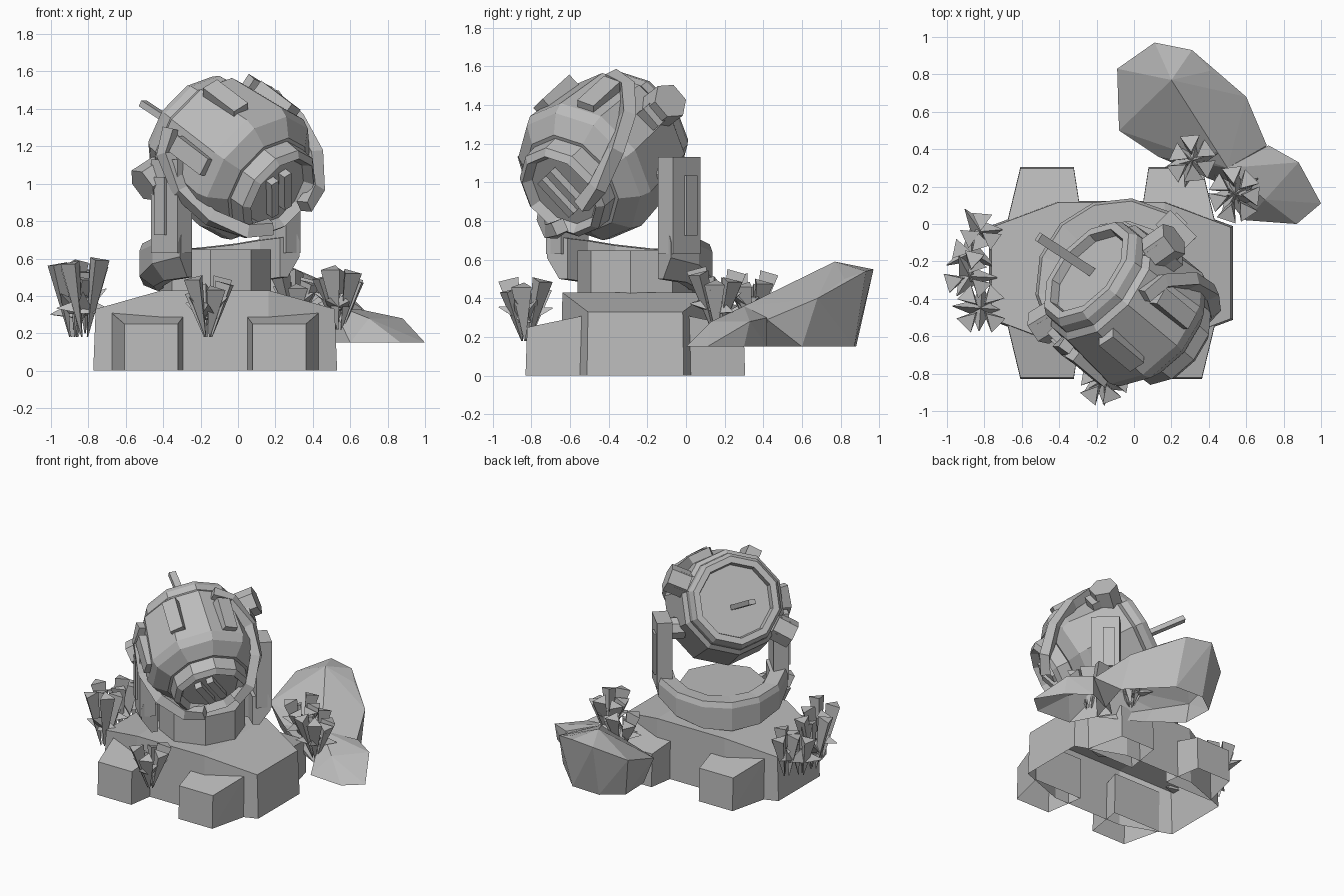
import bpy, bmesh, math, random
from mathutils import Vector, Matrix

random.seed(4)
if "Cube" in bpy.data.objects:
    bpy.data.objects.remove(bpy.data.objects["Cube"], do_unlink=True)

GREY = bpy.data.materials.new("stone_grey")
GREY.use_nodes = True
TONE = (0.5, 0.5, 0.5, 1)
GREY.diffuse_color = TONE
GREY.node_tree.nodes["Principled BSDF"].inputs["Base Color"].default_value = TONE


def finish(name, bm, matrix=Matrix()):
    bmesh.ops.recalc_face_normals(bm, faces=bm.faces)
    mesh = bpy.data.meshes.new(name)
    bm.to_mesh(mesh)
    bm.free()
    mesh.materials.append(GREY)
    ob = bpy.data.objects.new(name, mesh)
    ob.matrix_world = matrix
    bpy.context.collection.objects.link(ob)
    return ob


def box(name, size, matrix):
    bm = bmesh.new()
    bmesh.ops.create_cube(bm, size=1, matrix=Matrix.Diagonal((*size, 1)))
    return finish(name, bm, matrix)


def prism(name, r1, r2, depth, sides, matrix):
    bm = bmesh.new()
    bmesh.ops.create_cone(bm, cap_ends=True, segments=sides, radius1=r1, radius2=r2, depth=depth)
    return finish(name, bm, matrix)


def hull(name, points):
    # Convex lump, open underneath
    bm = bmesh.new()
    for p in points:
        bm.verts.new(p)
    bmesh.ops.convex_hull(bm, input=bm.verts)
    loose = [v for v in bm.verts if not v.link_faces]
    bmesh.ops.delete(bm, geom=loose, context='VERTS')
    bmesh.ops.recalc_face_normals(bm, faces=bm.faces)
    bm.normal_update()
    under = [f for f in bm.faces if f.normal.z < -0.97]
    bmesh.ops.delete(bm, geom=under, context='FACES')
    return finish(name, bm)


def skin(name, sections, matrix):
    # Joins equal closed sections into a capped tube
    bm = bmesh.new()
    rings = [[bm.verts.new(co) for co in section] for section in sections]
    n = len(rings[0])
    for a, b in zip(rings, rings[1:]):
        for i in range(n):
            j = (i + 1) % n
            bm.faces.new((a[i], a[j], b[j], b[i]))
    bm.faces.new(rings[0])
    bm.faces.new(rings[-1])
    return finish(name, bm, matrix)


def polar(r, degrees, z):
    a = math.radians(degrees)
    return Vector((r * math.cos(a), r * math.sin(a), z))


def lathe(name, profile, sides, matrix):
    # Profile pairs are (distance along axis, radius)
    return skin(name, [[polar(r, 360 * (i + 0.5) / sides, s) for i in range(sides)]
                       for s, r in profile], matrix)


# Base: open-bottomed octagonal block whose top slopes down at the sides
MX, MY = -0.122, -0.262
bm = bmesh.new()
plan = [(0.652, 0.25, 0.33), (0.29, 0.385, 0.43), (-0.29, 0.385, 0.43), (-0.652, 0.25, 0.33)]
plan += [(x, -y, z) for x, y, z in reversed(plan)]
top = [bm.verts.new((MX + x * 0.98, MY + y * 0.98, z)) for x, y, z in plan]
low = [bm.verts.new((MX + x, MY + y, 0)) for x, y, z in plan]
for i in range(8):
    j = (i + 1) % 8
    bm.faces.new((low[i], low[j], top[j], top[i]))
for ids in ((0, 1, 6, 7), (1, 2, 5, 6), (2, 3, 4, 5)):
    bm.faces.new([top[i] for i in ids])
finish("base", bm)

# Four tapering feet
for sx in (-1, 1):
    for sy in (-1, 1):
        pts = []
        for inner, outer, y, z in ((0.2, 0.485, 0.56, 0.25), (0.155, 0.555, 0.27, 0.31)):
            for x in (inner, outer):
                pts += [(MX + sx * x, MY + sy * y, z), (MX + sx * x, MY + sy * (y + 0.008), 0)]
        hull("foot", pts)

# Pedestal
prism("pedestal", 0.3, 0.3, 0.235, 8,
      Matrix.Translation((MX, MY, 0.53)) @ Matrix.Rotation(math.radians(-5), 4, 'Z'))

# Yoke: half ring dipping behind the pedestal, with two upright arms
YOKE = Matrix.Translation((-0.065, -0.325, 0)) @ Matrix.Rotation(math.radians(45), 4, 'Z')
SECTION = [(0.34, 0.5, 0.08), (0.39, 0.5, 0.08), (0.465, 0.61, 0.17),
           (0.465, 0.69, 0.08), (0.45, 0.73, 0.08), (0.34, 0.71, 0.06)]
ring = []
for i in range(9):
    a = -13 + 206 * i / 8
    back = max(0, math.sin(math.radians(a)))
    ring.append([polar(r, a, z - dip * back) for r, z, dip in SECTION])
skin("yoke_ring", ring, YOKE)
for side in (-1, 1):
    box("yoke_arm", (0.11, 0.2, 0.5), YOKE @ Matrix.Translation((side * 0.41, 0, 0.88)))
    box("arm_plate", (0.03, 0.08, 0.31), YOKE @ Matrix.Translation((side * 0.465, 0.025, 0.88)))
    prism("pivot", 0.08, 0.08, 0.14, 8, YOKE @ Matrix.Translation((side * 0.33, 0, 1.04))
          @ Matrix.Rotation(math.pi / 2, 4, 'Y'))

# Barrel frame: local z runs along the barrel to its front
d = Vector((0.66, -0.55, -0.5)).normalized()
w = Vector((-d.y, d.x, 0)).normalized()
p = d.cross(w)
BARREL = Matrix.Translation((-0.035, -0.43, 1.14)) @ Matrix((w, p, d)).transposed().to_4x4()


def on_barrel(s, r, degrees):
    # Local x points outward, local z along the barrel
    return (BARREL @ Matrix.Rotation(math.radians(degrees), 4, 'Z')
            @ Matrix.Translation((r, 0, s)))


lathe("barrel", [(-0.28, 0.255), (-0.33, 0.265), (-0.33, 0.31), (-0.29, 0.335), (-0.24, 0.34),
                 (-0.21, 0.37), (0.16, 0.405), (0.22, 0.38), (0.29, 0.29)], 10, BARREL)
lathe("front_ring", [(0.28, 0.27), (0.38, 0.265), (0.41, 0.23), (0.36, 0.2)], 10, BARREL)

# Antenna leaning out of the rear dish
tip, root = Vector((-0.51, -0.07, 1.43)), Vector((-0.19, -0.28, 1.22))
box("antenna", (0.05, 0.035, (tip - root).length), Matrix.Translation((tip + root) / 2)
    @ (tip - root).to_track_quat('Z', 'Y').to_matrix().to_4x4())

# Raised boxes and knobs around the barrel
AXIS = 122
for angle, s in ((AXIS, -0.04), (AXIS - 53, 0.02), (AXIS + 53, 0.04)):
    box("barrel_box", (0.08, 0.1, 0.25), on_barrel(s, 0.385, angle))
for angle in (AXIS - 94, AXIS + 92):
    box("knob_stem", (0.14, 0.12, 0.2), on_barrel(-0.14, 0.36, angle))
    prism("knob", 0.1, 0.1, 0.15, 6,
          on_barrel(-0.17, 0.41, angle) @ Matrix.Rotation(math.pi / 2, 4, 'Y'))
for side in (-1, 1):
    box("front_bar", (0.24, 0.05, 0.05),
        on_barrel(0.38, 0, AXIS) @ Matrix.Translation((0, side * 0.045, 0)))

# Curved claws hugging the barrel, mirrored about its tilted middle
CLAW = [(-0.17, 0.38, 76), (-0.12, 0.4, 57), (0.06, 0.42, 40), (0.25, 0.375, 27),
        (0.4, 0.27, 8), (0.45, 0.17, -14)]
for side in (1, -1):
    path = [polar(r, AXIS + side * (a - AXIS), s) for s, r, a in CLAW]
    sections = []
    for i, c in enumerate(path):
        tangent = (path[min(i + 1, len(path) - 1)] - path[max(i - 1, 0)]).normalized()
        across = tangent.cross(Vector((c.x, c.y, 0))).normalized()
        outward = across.cross(tangent)
        sections.append([c + across * m * 0.035 + outward * n * 0.035
                         for m, n in ((-1, -1), (1, -1), (1, 1), (-1, 1))])
    skin("claw", sections, BARREL)

# Boulder: a large lump with a lower tail
hull("boulder", [(-0.08, 0.5, 0.34), (-0.09, 0.83, 0.45), (0.11, 0.97, 0.55), (0.31, 0.93, 0.54),
                 (0.2, 0.77, 0.59), (0.41, 0.82, 0.5), (0.6, 0.68, 0.4), (0.13, 0.36, 0.28),
                 (0.5, 0.3, 0.36), (0.71, 0.42, 0.29), (0.12, 0.88, 0.15), (0.35, 0.87, 0.15),
                 (0.62, 0.6, 0.15), (0.5, 0.2, 0.15), (0.2, 0.36, 0.15), (-0.02, 0.54, 0.15),
                 (-0.03, 0.77, 0.15)])
hull("boulder_tail", [(0.5, 0.3, 0.36), (0.72, 0.42, 0.3), (0.88, 0.33, 0.28), (1, 0.11, 0.15),
                      (0.87, 0, 0.15), (0.6, 0.02, 0.15), (0.72, 0.42, 0.15), (0.88, 0.3, 0.15),
                      (0.45, 0.3, 0.15), (0.7, 0.13, 0.28)])


# Crystal tufts: upright shards standing on their points, with low side spikes
def shard(base, lean, r1, r2, length):
    rot = lean.to_track_quat('Z', 'Y').to_matrix().to_4x4()
    prism("crystal", r1, r2, length, 3, Matrix.Translation(base + lean * length / 2) @ rot)


def tuft(x, y, z, height, count, spread):
    turn = random.random() * 360
    for i in range(count):
        a = turn + 360 * i / count
        lean = polar(spread, a, 1).normalized()
        shard(Vector((x, y, z)) + polar(0.02, a, 0), lean, 0.004, 0.062,
              height * random.uniform(0.7, 1))
        side = polar(1, a + 40, random.uniform(-0.2, 0.9)).normalized()
        shard(Vector((x, y, z + height * 0.35)), side, 0.06, 0.003, 0.15)


for x, y, z, height, count, spread in (
        (-0.82, -0.04, 0.2, 0.41, 3, 0.15), (-0.87, -0.15, 0.18, 0.38, 3, 0.15),
        (-0.88, -0.28, 0.18, 0.42, 3, 0.2), (-0.82, -0.45, 0.18, 0.44, 4, 0.2),
        (-0.16, -0.83, 0.18, 0.34, 6, 0.28), (0.31, 0.34, 0.25, 0.29, 6, 0.3),
        (0.54, 0.16, 0.22, 0.37, 7, 0.3)):
    tuft(x, y, z, height, count, spread)
